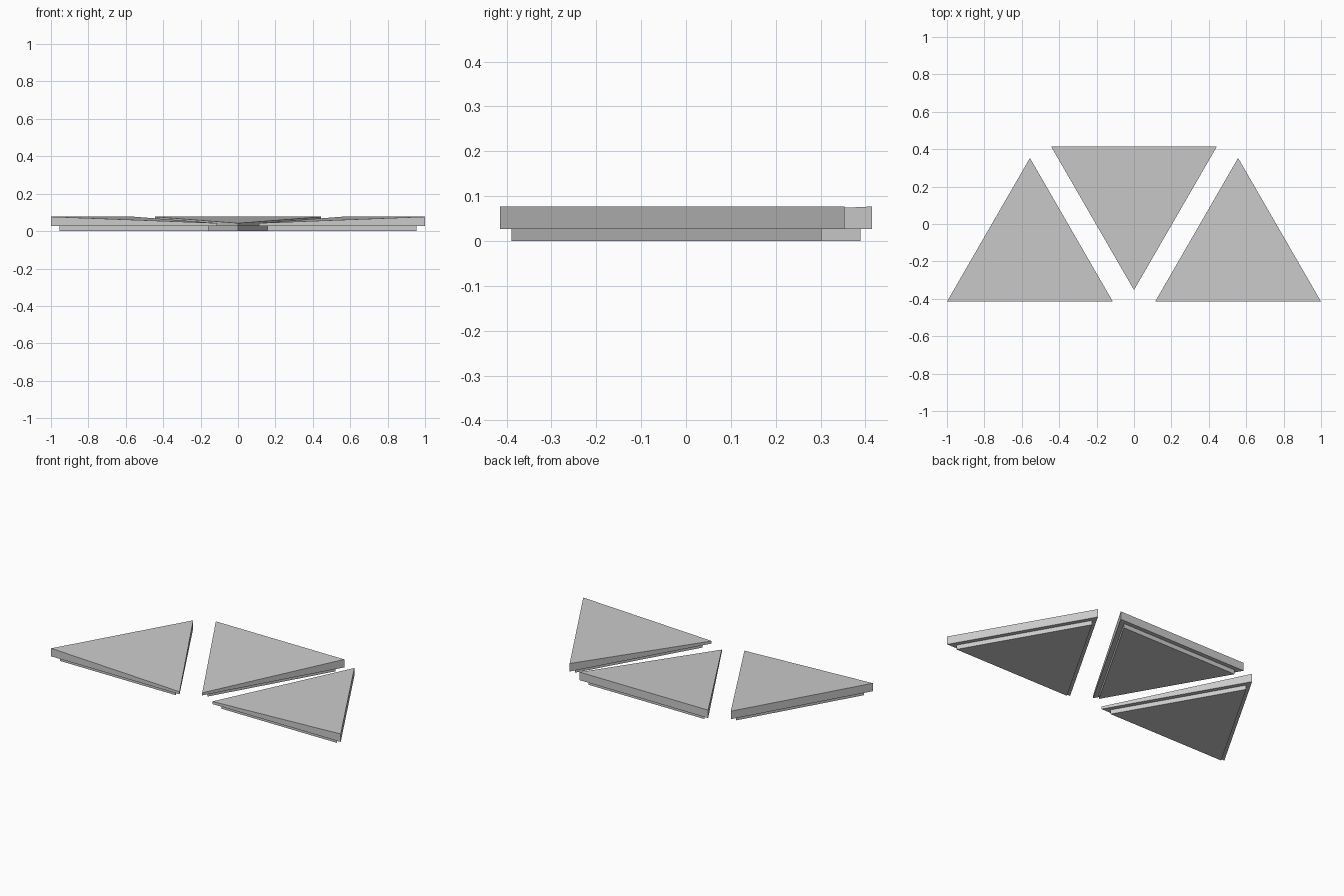
import bpy, bmesh
from mathutils import Vector

cube = bpy.data.objects.get("Cube")
if cube:
    bpy.data.objects.remove(cube, do_unlink=True)

# Single grey finish
grey = bpy.data.materials.new("plain_grey")
grey.use_nodes = True
colour = (0.6, 0.6, 0.6, 1)
grey.diffuse_color = colour
grey.node_tree.nodes["Principled BSDF"].inputs["Base Color"].default_value = colour

HALF, HEIGHT = 0.4435, 0.768      # half side and height of each triangle
EDGE = 0.415                      # y of the straight edges
SEAM, HIGH, LOW = 0.027, 0.077, 0.043


def prism(name, corners, bottom, tops):
    """Triangular block with its own top height at each corner."""
    bm = bmesh.new()
    low = [bm.verts.new((c.x, c.y, bottom)) for c in corners]
    high = [bm.verts.new((c.x, c.y, t)) for c, t in zip(corners, tops)]
    bm.faces.new(low)
    bm.faces.new(high)
    for i in range(3):
        j = (i + 1) % 3
        bm.faces.new((low[i], low[j], high[j], high[i]))
    bmesh.ops.recalc_face_normals(bm, faces=bm.faces)
    mesh = bpy.data.meshes.new(name)
    bm.to_mesh(mesh)
    bm.free()
    mesh.materials.append(grey)
    obj = bpy.data.objects.new(name, mesh)
    bpy.context.collection.objects.link(obj)


def wedge(name, x, direction, low_corner):
    """Sloped panel on a slightly smaller flat base."""
    y = -direction * EDGE
    corners = [Vector((x - HALF, y)), Vector((x + HALF, y)),
               Vector((x, y + direction * HEIGHT))]
    middle = sum(corners, Vector((0, 0))) / 3
    tops = [LOW if i == low_corner else HIGH for i in range(3)]
    prism(name + "_panel", corners, SEAM, tops)
    prism(name + "_base", [middle.lerp(c, 0.9) for c in corners], 0, [SEAM] * 3)


# Three wedges, each sloping down towards the front centre
wedge("right", HALF - 1, 1, 1)
wedge("left", 1 - HALF, 1, 0)
wedge("centre", 0, -1, 2)
